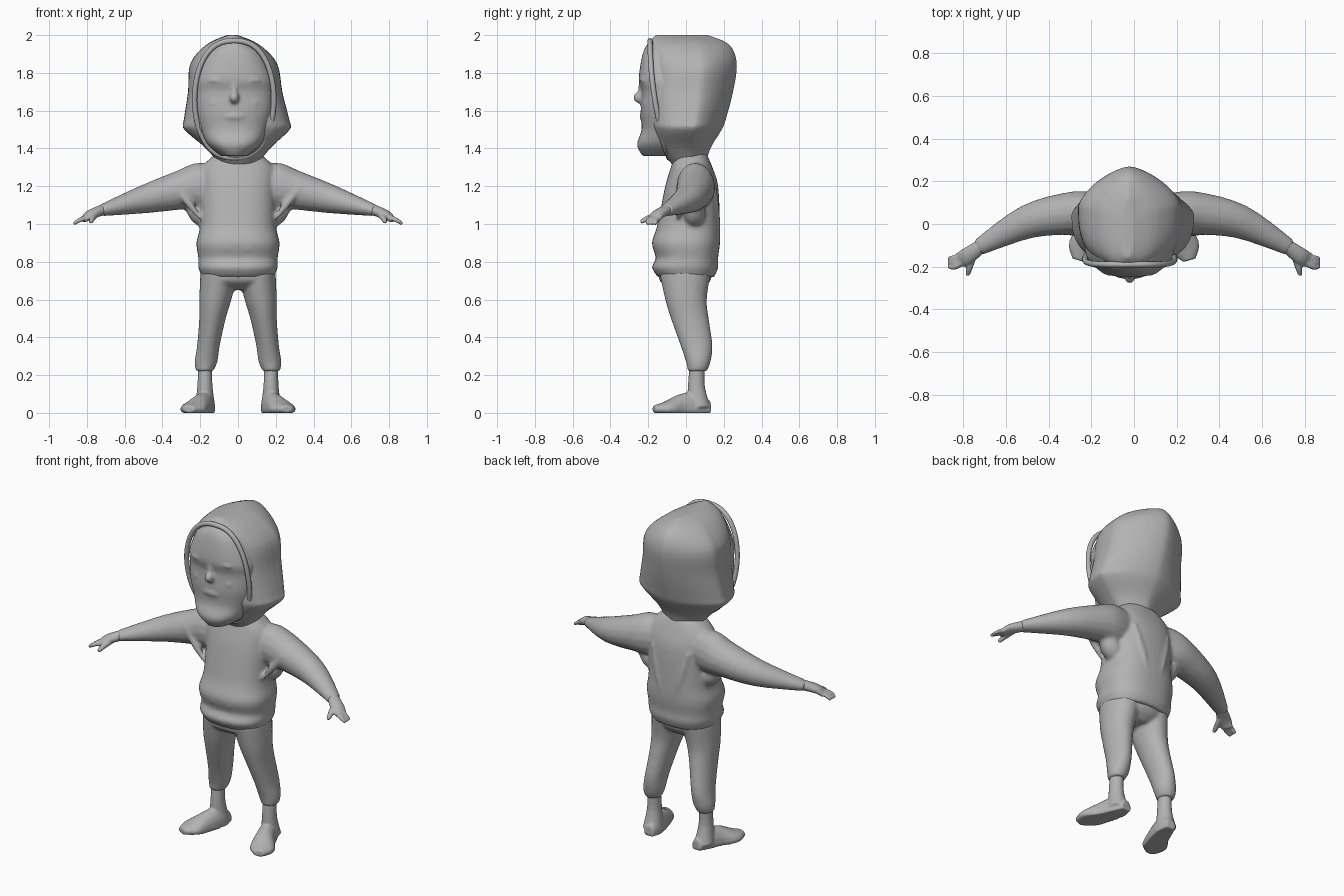
import bpy
import bmesh
import math
from mathutils import Vector

default_cube = bpy.data.objects.get("Cube")
if default_cube:
    bpy.data.objects.remove(default_cube, do_unlink=True)

# The single flat colour
grey = bpy.data.materials.new("plain grey")
grey.use_nodes = True
colour = (0.45, 0.45, 0.45, 1)
grey.diffuse_color = colour
grey.node_tree.nodes["Principled BSDF"].inputs["Base Color"].default_value = colour

UP = Vector((0, 0, 1))


def power(value, exponent):
    return math.copysign(abs(value) ** exponent, value)


def turns(count):
    return [math.tau * i / count for i in range(count)]


def smooth_rows(rows, steps=4):
    """Pass a smooth curve through the given rows of numbers."""
    rows = [Vector(row) for row in rows]
    ends = [rows[0]] + rows + [rows[-1]]
    result = []
    for before, start, end, after in zip(ends, ends[1:], ends[2:], ends[3:]):
        leave = (end - before) / 2
        arrive = (after - start) / 2
        for step in range(steps):
            t = step / steps
            blend = t * t * (3 - 2 * t)
            result.append(start.lerp(end, blend)
                          + leave * t * (1 - t) ** 2
                          - arrive * t * t * (1 - t))
    return result + [rows[-1]]


def skin(bm, rings):
    """Join rings of points into a closed surface."""
    rings = [[bm.verts.new(point) for point in ring] for ring in rings]
    for low, high in zip(rings, rings[1:]):
        for i in range(len(low)):
            bm.faces.new((low[i - 1], low[i], high[i], high[i - 1]))
    bm.faces.new(rings[0][::-1])
    bm.faces.new(rings[-1])


def stack(bm, rows, shift=0, lean=0, side=1, middle=0.5, front=2, back=2):
    """Level sections: height, half width, front y, back y."""
    rings = []
    for z, width, near, far in smooth_rows(rows):
        centre_x = side * (shift + lean * z)
        centre_y = near + (far - near) * middle
        ring = []
        for angle in turns(40):
            c, s = math.cos(angle), math.sin(angle)
            exponent = front if s < 0 else back
            depth = centre_y - near if s < 0 else far - centre_y
            ring.append((centre_x + width * power(c, 2 / exponent),
                         centre_y + depth * power(s, 2 / exponent), z))
        rings.append(ring)
    skin(bm, rings)


def tube(bm, rows, side=1):
    """Sections across a path: x, y, z, half width, half height."""
    rows = smooth_rows(rows)
    path = [Vector((side * row[0], row[1], row[2])) for row in rows]
    rings = []
    for i, row in enumerate(rows):
        along = path[min(i + 1, len(path) - 1)] - path[max(i - 1, 0)]
        across = along.cross(UP).normalized()
        rise = across.cross(along).normalized()
        rings.append([path[i] + across * row[3] * math.cos(angle)
                      + rise * row[4] * math.sin(angle) for angle in turns(16)])
    skin(bm, rings)


def fold(bm, start, end, radius, side):
    """A tapered cloth crease, thickest in the middle."""
    thin = radius / 2
    centre = [(a + b) / 2 for a, b in zip(start, end)]
    tube(bm, [(*start, thin, thin), (*centre, radius, radius),
              (*end, thin, thin)], side)


def ball(bm, centre, radii):
    made = bmesh.ops.create_uvsphere(bm, u_segments=24, v_segments=16, radius=1)
    for vert in made["verts"]:
        vert.co = [c + r * p for c, r, p in zip(centre, radii, vert.co)]


def finish(bm, name, voxel, relaxing=4):
    """Make the object and blend its overlapping volumes together."""
    bmesh.ops.recalc_face_normals(bm, faces=bm.faces[:])
    mesh = bpy.data.meshes.new(name)
    bm.to_mesh(mesh)
    bm.free()
    mesh.materials.append(grey)
    obj = bpy.data.objects.new(name, mesh)
    bpy.context.collection.objects.link(obj)
    blend = obj.modifiers.new("blend", 'REMESH')
    blend.mode = 'VOXEL'
    blend.voxel_size = voxel
    blend.use_smooth_shade = True
    relax = obj.modifiers.new("relax", 'SMOOTH')
    relax.iterations = relaxing


# Hood: squarish in front, ridged at the back, with flared lower corners
bm = bmesh.new()
stack(bm, [(1.3, .09, -.06, .1), (1.4, .17, -.14, .13), (1.5, .28, -.18, .19),
           (1.55, .28, -.19, .21), (1.7, .25, -.2, .25), (1.85, .23, -.2, .27),
           (1.95, .14, -.2, .23), (2, .03, -.16, .12)],
      shift=.07, lean=-.05, middle=.6, front=2.7, back=1.5)
finish(bm, "hood", .01)

# Hood rim: a thin edge looping around the face
rim = bpy.data.curves.new("hood_rim", 'CURVE')
rim.dimensions = '3D'
rim.bevel_depth = .014
rim.materials.append(grey)
loop = rim.splines.new('POLY')
loop.points.add(47)
loop.use_cyclic_u = True
for point, angle in zip(loop.points, turns(48)):
    drop = (1 - math.cos(angle)) / 2
    x = .21 * power(math.sin(angle), .8) - .02
    point.co = (x, -.19 + .1 * drop ** 2, 1.97 - .62 * drop, 1)
bpy.context.collection.objects.link(bpy.data.objects.new("hood_rim", rim))

# Head: long face with nose, lips, brows, cheeks and a full chin
bm = bmesh.new()
profile = [(1.36, .07, -.23), (1.42, .14, -.26), (1.5, .18, -.235), (1.6, .205, -.24),
           (1.7, .21, -.235), (1.77, .205, -.25), (1.9, .15, -.23), (1.96, .07, -.2)]
stack(bm, [(*row, -.05) for row in profile], shift=-.02, middle=.75, front=2.3)
ball(bm, (-.02, -.23, 1.67), (.028, .05, .035))
ball(bm, (-.02, -.225, 1.71), (.02, .03, .06))
ball(bm, (-.02, -.21, 1.57), (.08, .037, .03))
for side in (1, -1):
    ball(bm, (side * .08 - .02, -.2, 1.76), (.07, .045, .02))
    ball(bm, (side * .09 - .02, -.18, 1.64), (.06, .05, .04))
finish(bm, "head", .008, 8)

# Sweater: torso with a gathered hem, sleeves and cloth folds
bm = bmesh.new()
stack(bm, [(.72, .19, -.15, .15), (.77, .21, -.18, .17), (.82, .21, -.16, .17),
           (.9, .22, -.18, .18), (1, .2, -.15, .18), (1.2, .2, -.11, .17),
           (1.3, .19, -.08, .14), (1.37, .12, -.06, .11)], front=2.4, back=2.4)
for side in (1, -1):
    tube(bm, [(.1, .05, 1.21, .08, .1), (.2, .05, 1.2, .1, .125),
              (.3, .05, 1.18, .1, .105), (.5, .01, 1.13, .08, .075),
              (.73, -.11, 1.07, .04, .03)], side)
    # Underarm gusset, then creases on the back, belly and sleeve
    fold(bm, (.13, .04, .98), (.27, .05, 1.13), .06, side)
    fold(bm, (.04, .17, .9), (.12, .15, 1.2), .02, side)
    fold(bm, (.2, -.07, .9), (.05, -.17, .87), .02, side)
    fold(bm, (.2, -.04, 1.03), (.33, -.04, 1.2), .02, side)
finish(bm, "sweater", .01, 6)

# Trousers: hips and gathered legs that spread towards the cuffs
bm = bmesh.new()
stack(bm, [(.65, .08, -.07, .08), (.7, .19, -.14, .13), (.78, .19, -.14, .14)],
      front=2.5)
for side in (1, -1):
    stack(bm, [(.22, .045, .01, .11), (.27, .06, 0, .13), (.36, .06, -.03, .14),
               (.5, .07, -.08, .12), (.6, .085, -.11, .11), (.74, .1, -.14, .13)],
          shift=.21, lean=-.15, side=side)
    fold(bm, (.11, -.02, .4), (.2, 0, .4), .015, side)
finish(bm, "trousers", .009, 6)

for side, label in ((1, "left"), (-1, "right")):
    # Hand: palm, three fingers side by side and a thumb
    bm = bmesh.new()
    tube(bm, [(.7, -.09, 1.08, .03, .03), (.78, -.15, 1.05, .04, .025),
              (.82, -.17, 1.02, .035, .015)], side)
    for finger in range(3):
        y = -.16 - .02 * finger
        tube(bm, [(.79, y / 2 - .07, 1.04, .015, .015), (.84, y, 1.02, .015, .012),
                  (.87, y, 1, .008, .008)], side)
    tube(bm, [(.75, -.14, 1.05, .016, .016), (.77, -.2, 1.03, .016, .016),
              (.78, -.24, 1.01, .01, .01)], side)
    finish(bm, label + "_hand", .006, 2)

    # Foot: ankle and a turned-out foot cut flat at the sole
    bm = bmesh.new()
    stack(bm, [(.03, .055, .01, .13), (.14, .04, .01, .1), (.26, .037, .02, .1)],
          shift=.175, side=side)
    tube(bm, [(.16, .13, .02, .03, .04), (.17, .06, .02, .05, .09),
              (.2, -.03, .02, .06, .08), (.24, -.11, .02, .07, .04),
              (.26, -.17, .02, .03, .02)], side)
    for vert in bm.verts:
        vert.co.z = max(vert.co.z, 0)
    finish(bm, label + "_foot", .007, 2)
